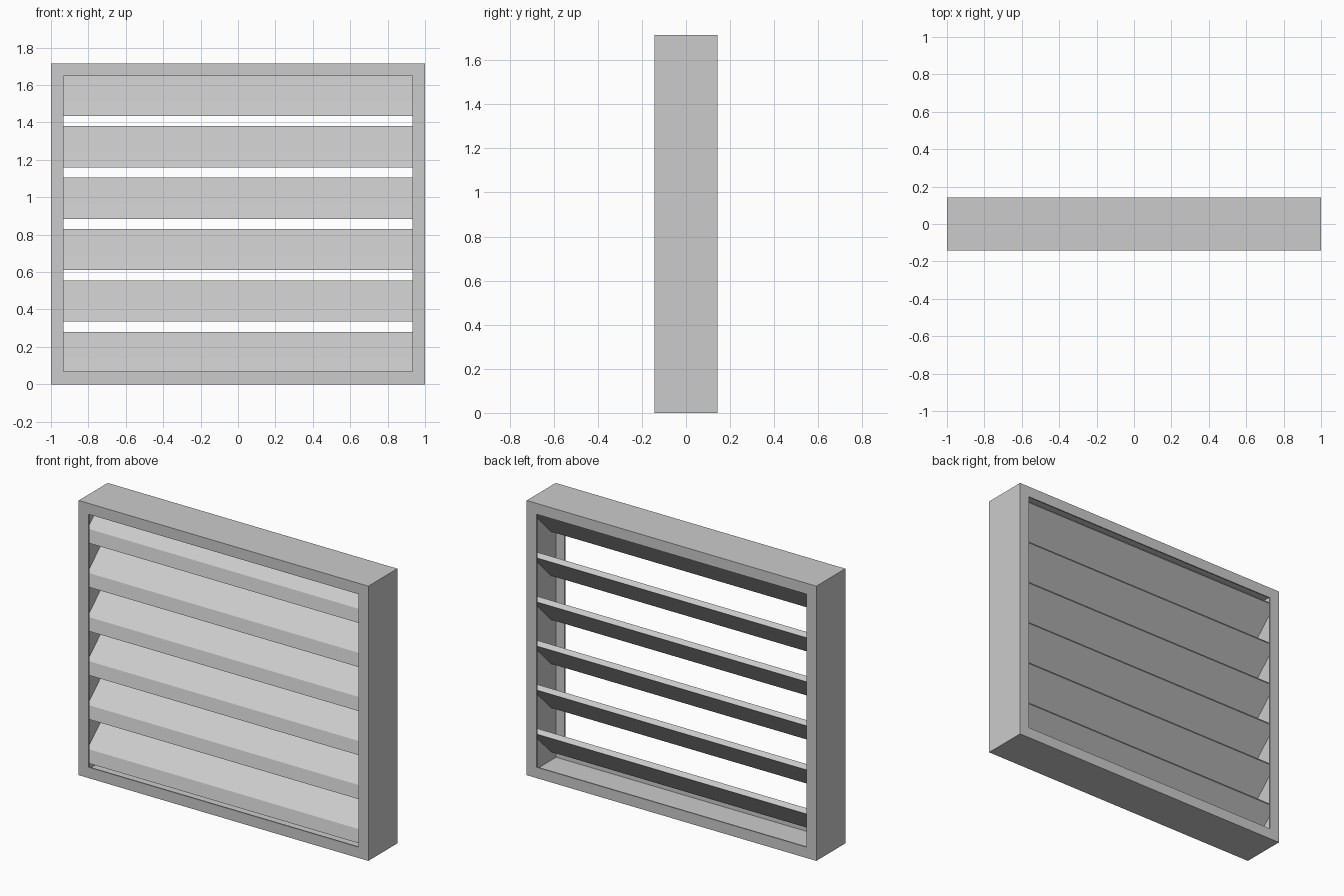
import bpy, bmesh

if "Cube" in bpy.data.objects:
    bpy.data.objects.remove(bpy.data.objects["Cube"])

W, H, D = 1.0, 1.715, 0.143      # half width, height, half depth
LIP, T = 0.068, 0.008            # flange width, sheet thickness


def finish(bm, name):
    bmesh.ops.recalc_face_normals(bm, faces=bm.faces)
    me = bpy.data.meshes.new(name)
    bm.to_mesh(me)
    bm.free()
    ob = bpy.data.objects.new(name, me)
    bpy.context.collection.objects.link(ob)
    return ob


def bridge(bm, a, b):
    n = len(a)
    for i in range(n):
        j = (i + 1) % n
        bm.faces.new((a[i], a[j], b[j], b[i]))


# Frame: C-channel section (inset, y) mitred around a rectangle, open inwards
channel = [(0, -D), (LIP, -D), (LIP, -D + T), (T, -D + T),
           (T, D - T), (LIP, D - T), (LIP, D), (0, D)]
bm = bmesh.new()
rings = []
for sx, sz in ((-1, -1), (1, -1), (1, 1), (-1, 1)):
    rings.append([bm.verts.new((sx * (W - d), y, H / 2 + sz * (H / 2 - d)))
                  for d, y in channel])
for k in range(4):
    bridge(bm, rings[k], rings[(k + 1) % 4])
finish(bm, "frame")

# Slats: sloping blade section (y, z) with a steeper nose, running wall to wall
blade = [(-0.086, -0.11), (0.11, 0.086), (0.088, 0.11), (-0.068, -0.032)]
for i in range(6):
    z0 = 0.17 + 0.275 * i
    bm = bmesh.new()
    ends = [[bm.verts.new((x, y, z0 + z)) for y, z in blade]
            for x in (-W + T, W - T)]
    bridge(bm, *ends)
    for e in ends:
        bm.faces.new(e)
    finish(bm, f"slat_{i + 1}")
